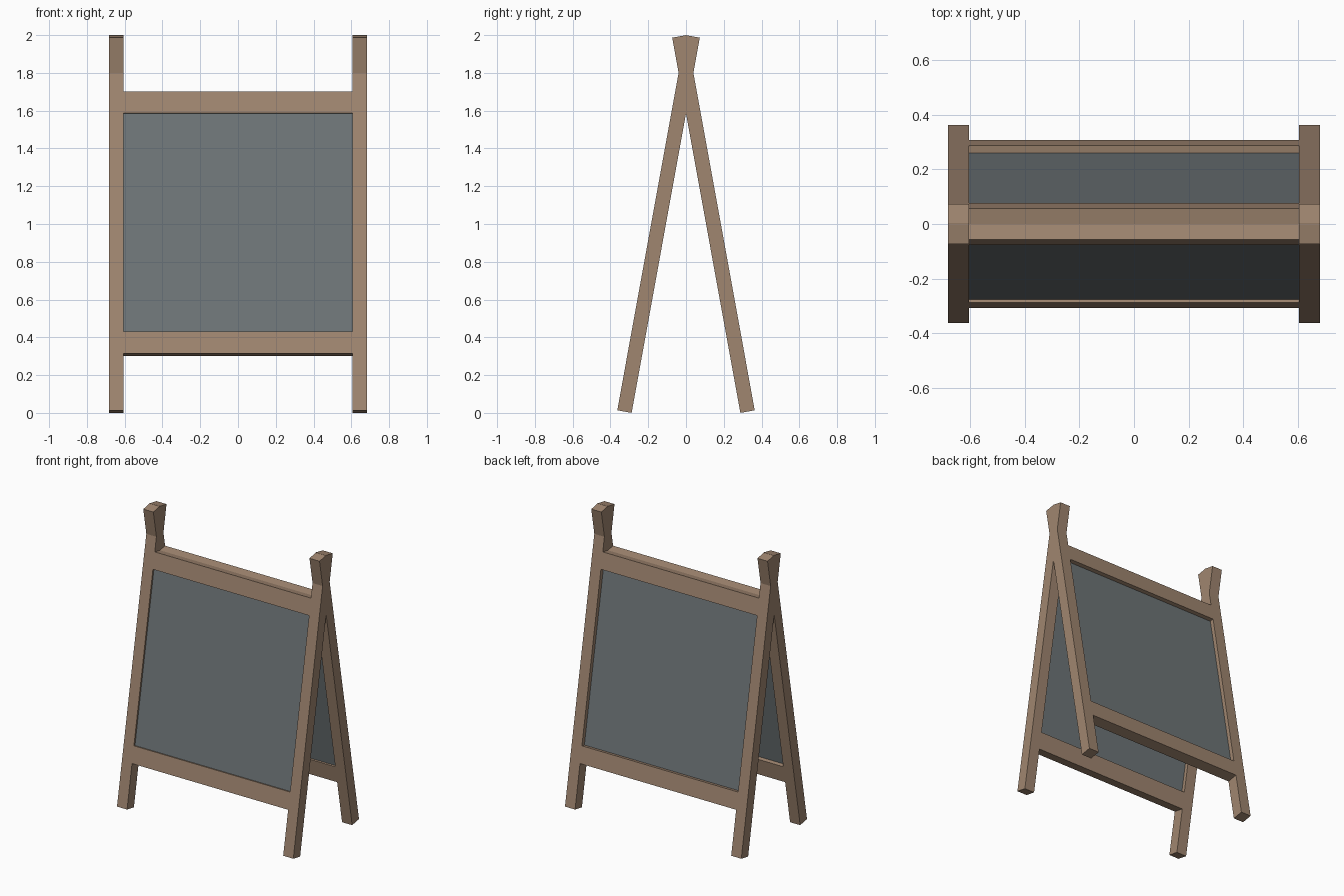
import bpy
import bmesh
import math
from mathutils import Matrix, Vector

if "Cube" in bpy.data.objects:
    bpy.data.objects.remove(bpy.data.objects["Cube"])

TILT = math.radians(10.3)   # lean of each frame
HALF = 0.0385               # half the timber depth
X_IN, X_OUT = 0.605, 0.683  # inner and outer sides of the legs
PIVOT = Vector((0, 0, 1.8)) # where the frames cross


def material(name, rgb):
    m = bpy.data.materials.new(name)
    m.diffuse_color = (*rgb, 1)
    m.use_nodes = True
    m.node_tree.nodes["Principled BSDF"].inputs["Base Color"].default_value = m.diffuse_color
    return m


wood = material("brown wood", (0.35, 0.238, 0.162))
slate = material("grey board", (0.155, 0.178, 0.186))


def block(name, xs, ds, ts, angle, mat):
    """Box given by x, depth and along-leg ranges, leaned about the pivot."""
    bm = bmesh.new()
    bmesh.ops.create_cube(bm, size=1)
    size = [b - a for a, b in (xs, ds, ts)]
    mid = Vector([(a + b) / 2 for a, b in (xs, ds, ts)])
    mat4 = (Matrix.Translation(PIVOT) @ Matrix.Rotation(angle, 4, 'X')
            @ Matrix.Translation(mid) @ Matrix.Diagonal((*size, 1)))
    bm.transform(mat4)
    me = bpy.data.meshes.new(name)
    bm.to_mesh(me)
    bm.free()
    me.materials.append(mat)
    ob = bpy.data.objects.new(name, me)
    bpy.context.collection.objects.link(ob)
    return ob


for side, angle in (("front", -TILT), ("back", TILT)):
    depth = (-HALF, HALF)
    span = (-X_IN, X_IN)
    # Legs, crossing near the top
    block(side + "_left_leg", (-X_OUT, -X_IN), depth, (-1.8224, 0.1963), angle, wood)
    block(side + "_right_leg", (X_IN, X_OUT), depth, (-1.8224, 0.1963), angle, wood)
    # Cross rails
    block(side + "_bottom_rail", span, depth, (-1.5163, -1.3984), angle, wood)
    block(side + "_top_rail", span, depth, (-0.2235, -0.1076), angle, wood)
    # Writing board, set back from the frame faces
    block(side + "_board", span, (-0.0265, 0.0105), (-1.3984, -0.2235), angle, slate)
